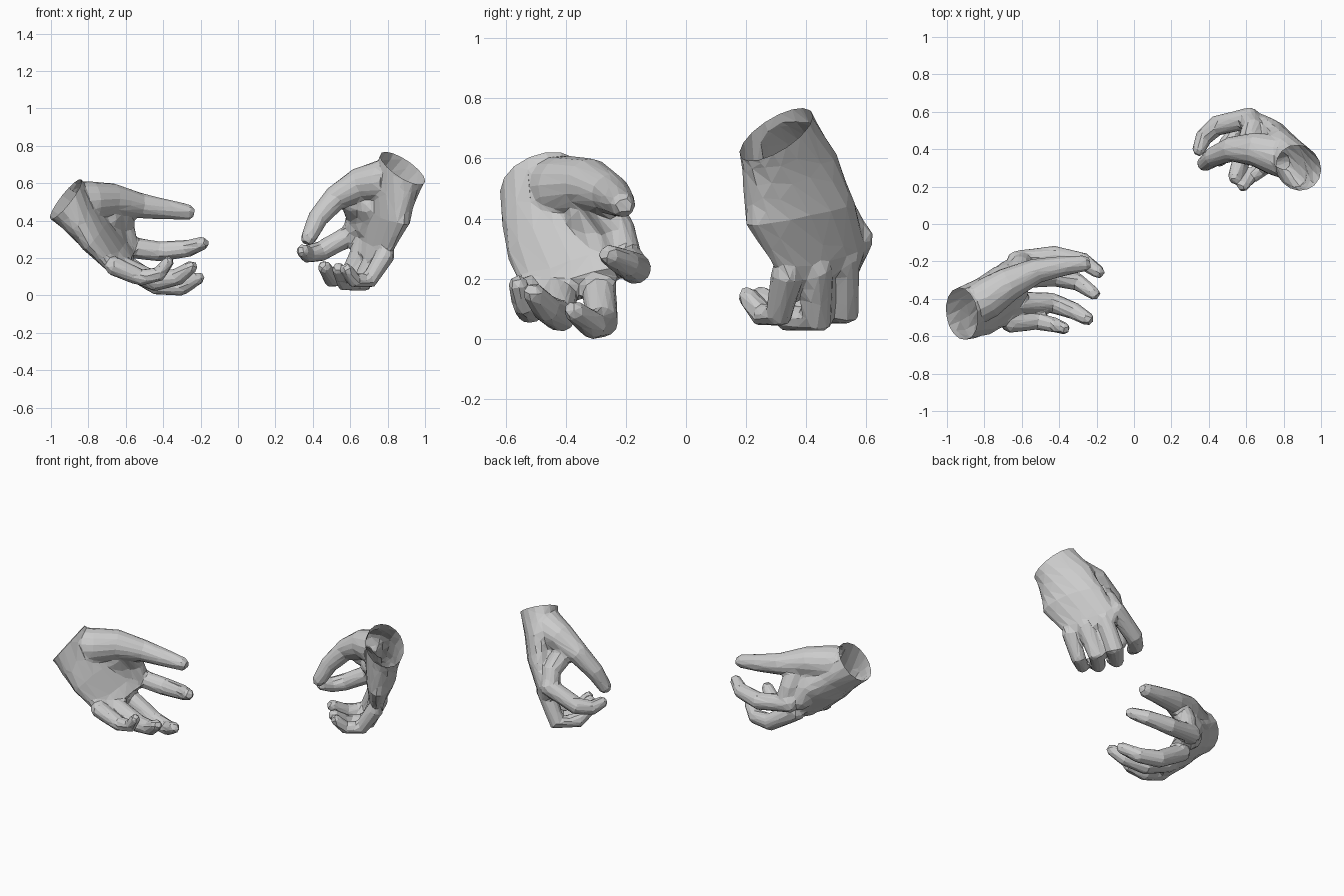
import bpy, bmesh, math
from mathutils import Vector as V

if "Cube" in bpy.data.objects:
    bpy.data.objects.remove(bpy.data.objects["Cube"])

SIDES = 16


def loft(bm, rings):
    """Skin a closed shape through elliptical rings given as (centre, half axis, half axis)."""
    loops = []
    for c, u, v in rings:
        loop = []
        for i in range(SIDES):
            a = 2 * math.pi * i / SIDES
            loop.append(bm.verts.new(V(c) + V(u) * math.cos(a) + V(v) * math.sin(a)))
        loops.append(loop)
    for a, b in zip(loops, loops[1:]):
        for i in range(SIDES):
            j = (i + 1) % SIDES
            bm.faces.new((a[i], a[j], b[j], b[i]))
    bm.faces.new(loops[0][::-1])
    bm.faces.new(loops[-1])


def digit(bm, points, radii):
    """Tapered tube through the joints, with rounded ends."""
    pts = [V(p) for p in points]
    rad = [r * 1.05 for r in radii]
    d0 = (pts[0] - pts[1]).normalized()
    d1 = (pts[-1] - pts[-2]).normalized()
    r0, r1 = rad[0], rad[-1]
    pts = [pts[0] + d0 * r0 * .5] + pts + [pts[-1] + d1 * r1 * .65]
    rad = [r0 * .7] + rad + [r1 * .65]
    rings, u = [], None
    for i, (p, r) in enumerate(zip(pts, rad)):
        t = (pts[min(i + 1, len(pts) - 1)] - pts[max(i - 1, 0)]).normalized()
        u = t.orthogonal() if u is None else u - t * u.dot(t)
        u.normalize()
        rings.append((p, u * r, t.cross(u) * r))
    loft(bm, rings)


def make(name, bm):
    bmesh.ops.recalc_face_normals(bm, faces=bm.faces)
    me = bpy.data.meshes.new(name)
    bm.to_mesh(me)
    bm.free()
    ob = bpy.data.objects.new(name, me)
    bpy.context.collection.objects.link(ob)
    return ob


def apply(ob, kind, **settings):
    m = ob.modifiers.new("step", kind)
    for k, val in settings.items():
        setattr(m, k, val)
    bpy.context.view_layer.objects.active = ob
    bpy.ops.object.modifier_apply(modifier=m.name)


def hand(name, wrist, normal, palm, digits, faces=1200):
    wrist, normal = V(wrist), V(normal).normalized()
    # palm, prolonged past the wrist so it can be cut open
    bm = bmesh.new()
    c, u, v = palm[0]
    loft(bm, [(V(c) + normal * .12, u, v)] + palm)
    ob = make(name, bm)
    # union each finger, the thumb and the webbing with the palm
    for pts, radii in digits:
        bm = bmesh.new()
        digit(bm, pts, radii)
        tool = make("finger_tool", bm)
        tool.hide_render = True
        apply(ob, 'BOOLEAN', operation='UNION', solver='EXACT', object=tool)
        bpy.data.objects.remove(tool)
    # even out and soften the skin, then reduce to low-poly facets
    apply(ob, 'REMESH', mode='VOXEL', voxel_size=.01)
    apply(ob, 'SMOOTH', factor=.5, iterations=10)
    tris = sum(len(p.vertices) - 2 for p in ob.data.polygons)
    apply(ob, 'DECIMATE', ratio=min(1, faces / tris))

    # open wrist
    bm = bmesh.new()
    bm.from_mesh(ob.data)
    bmesh.ops.bisect_plane(bm, geom=bm.verts[:] + bm.edges[:] + bm.faces[:],
                           plane_co=wrist, plane_no=normal, clear_outer=True)
    for f in bm.faces:
        f.smooth = False
    bm.to_mesh(ob.data)
    bm.free()


LONG = (.054, .052, .045, .034)
SHORT = (.05, .044, .038, .031)
THUMB = (.1, .105, .087, .064, .052, .04)
WEB = (.06, .055, .055)
HEEL = (.075, .075, .07)

# reaching hand, palm up, at the front left
hand("open_hand", (-.92, -.48, .515), (-.76, -.2, .62),
     [((-.92, -.48, .515), (-.02, .14, .02), (.085, .01, .105)),
      ((-.84, -.45, .42), (.02, .165, .03), (.07, 0, .085)),
      ((-.76, -.41, .33), (.04, .185, .06), (.06, -.03, .06)),
      ((-.65, -.365, .215), (.04, .175, .07), (.035, -.02, .045)),
      ((-.59, -.36, .165), (.025, .16, .06), (.025, -.015, .035))],
     [([(-.87, -.445, .5), (-.79, -.4, .5), (-.67, -.32, .51), (-.52, -.25, .48),
        (-.38, -.225, .46), (-.26, -.21, .445)], THUMB),
      ([(-.64, -.2, .265), (-.42, -.17, .235), (-.27, -.2, .25), (-.185, -.26, .28)], LONG),
      ([(-.63, -.29, .18), (-.43, -.28, .055), (-.3, -.31, .045), (-.21, -.375, .095)], LONG),
      ([(-.64, -.42, .165), (-.44, -.42, .075), (-.32, -.465, .1), (-.245, -.51, .155)], LONG),
      ([(-.67, -.53, .16), (-.52, -.52, .095), (-.42, -.54, .115), (-.37, -.56, .185)], SHORT),
      ([(-.62, -.28, .45), (-.61, -.225, .36), (-.59, -.205, .27)], WEB),
      ([(-.7, -.33, .43), (-.69, -.29, .35), (-.66, -.26, .27)], HEEL)])

# hanging hand with pinched thumb and index, at the back right
hand("pinching_hand", (.88, .3, .68), (.43, -.38, .82),
     [((.88, .3, .68), (0, .122, .056), (-.122, .01, .068)),
      ((.83, .345, .56), (-.05, .155, .06), (-.105, -.01, .05)),
      ((.8, .38, .42), (-.09, .18, .04), (-.08, -.04, .01)),
      ((.735, .445, .28), (-.08, .145, .05), (-.05, -.03, 0)),
      ((.7, .46, .21), (-.07, .13, .045), (-.04, -.025, 0))],
     [([(.82, .345, .635), (.76, .367, .61), (.645, .4, .59), (.52, .4, .52),
        (.425, .36, .41), (.375, .32, .3)], THUMB),
      ([(.63, .57, .34), (.44, .525, .235), (.37, .46, .22), (.345, .39, .24)], LONG),
      ([(.68, .52, .28), (.59, .525, .09), (.5, .43, .09), (.46, .335, .155)], LONG),
      ([(.75, .43, .24), (.66, .435, .065), (.57, .34, .07), (.535, .245, .145)], LONG),
      ([(.79, .335, .22), (.7, .31, .08), (.62, .25, .08), (.58, .2, .145)], SHORT),
      ([(.61, .43, .5), (.635, .515, .42), (.62, .55, .35)], WEB),
      ([(.71, .4, .49), (.72, .45, .42), (.7, .49, .35)], HEEL)])
